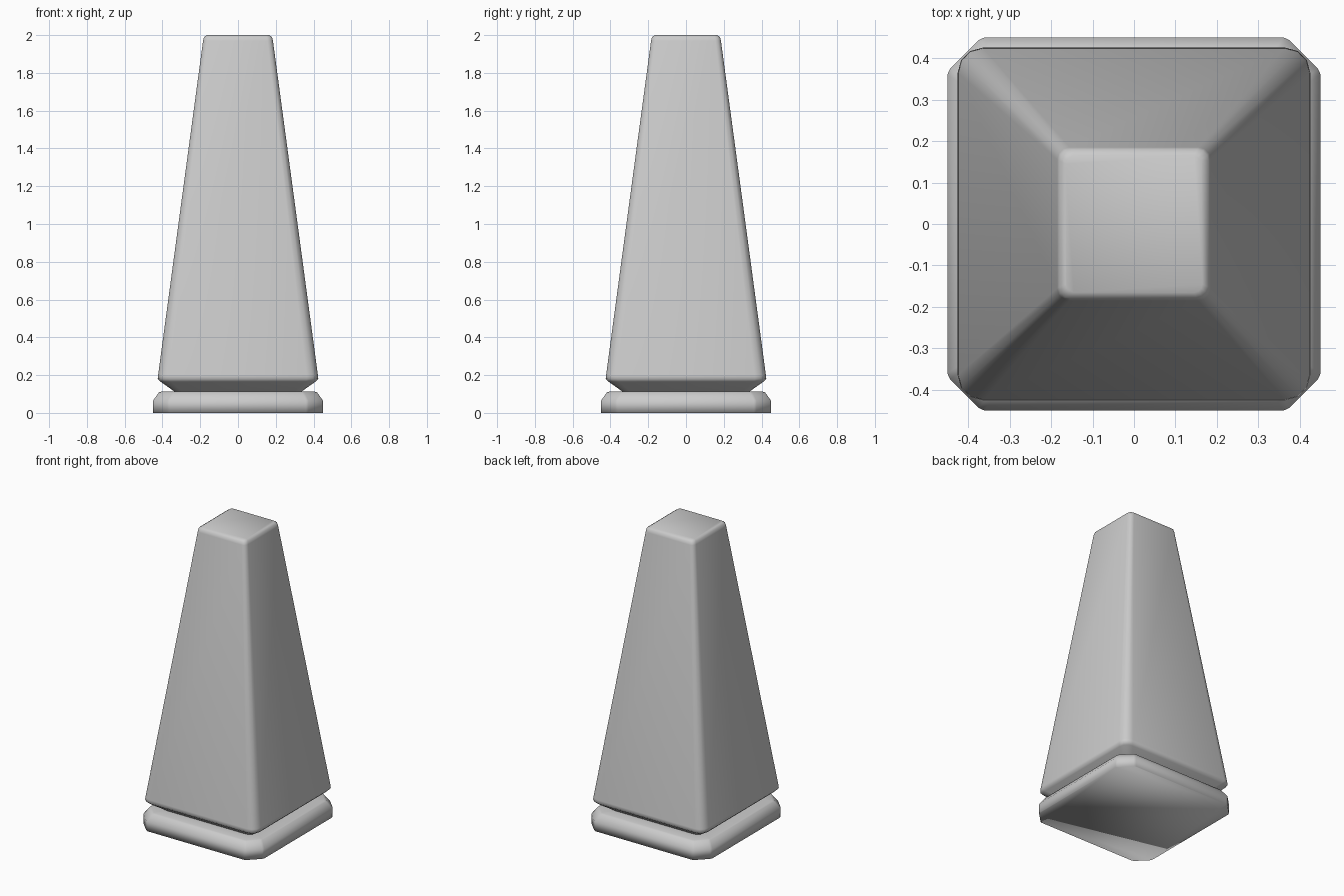
import bpy, bmesh, math

if "Cube" in bpy.data.objects:
    bpy.data.objects.remove(bpy.data.objects["Cube"])


def ring_points(half, corner):
    """Square outline with the same corner steps repeated four times."""
    pts = []
    for q in range(4):
        c, s = math.cos(q * math.pi / 2), math.sin(q * math.pi / 2)
        for a, b in corner:
            x, y = half - a, half - b
            pts.append((x * c - y * s, x * s + y * c))
    return pts


def loft(name, sections, cap_bottom=False, cap_top=False):
    """Skin smooth rings of (half width, z, corner) with optional end caps."""
    bm = bmesh.new()
    rings = [[bm.verts.new((x, y, z)) for x, y in ring_points(h, corner)]
             for h, z, corner in sections]
    n = len(rings[0])
    for lo, hi in zip(rings, rings[1:]):
        for i in range(n):
            j = (i + 1) % n
            bm.faces.new((lo[i], lo[j], hi[j], hi[i]))
    if cap_bottom:
        bm.faces.new(rings[0][::-1])
    if cap_top:
        bm.faces.new(rings[-1])
    for f in bm.faces:
        f.smooth = True
    mesh = bpy.data.meshes.new(name)
    bm.to_mesh(mesh)
    bm.free()
    obj = bpy.data.objects.new(name, mesh)
    bpy.context.collection.objects.link(obj)
    return obj


def cut(size):
    """Nearly straight chamfer with softened ends."""
    return [(0, size), (size * .07, size * .84), (size * .84, size * .07), (size, 0)]


def rounded(r):
    """Round corner of three segments."""
    angles = [k * math.pi / 6 for k in range(4)]
    return [(r - r * math.cos(a), r - r * math.sin(a)) for a in angles]


# Base plinth with closed underside, its top running in to the neck
loft("base_plinth", [
    (.45, 0, cut(.09)),
    (.45, .065, cut(.09)),
    (.42, .107, cut(.08)),
    (.408, .112, cut(.075)),
    (.335, .112, rounded(.04)),
], cap_bottom=True)

# Tapered body with undercut foot and softened top
loft("tapered_body", [
    (.335, .112, rounded(.04)),
    (.41, .165, rounded(.055)),
    (.425, .18, rounded(.06)),
    (.423, .20, rounded(.06)),
    (.185, 1.97, rounded(.03)),
    (.18, 1.99, rounded(.028)),
    (.165, 2.0, rounded(.02)),
], cap_top=True)
